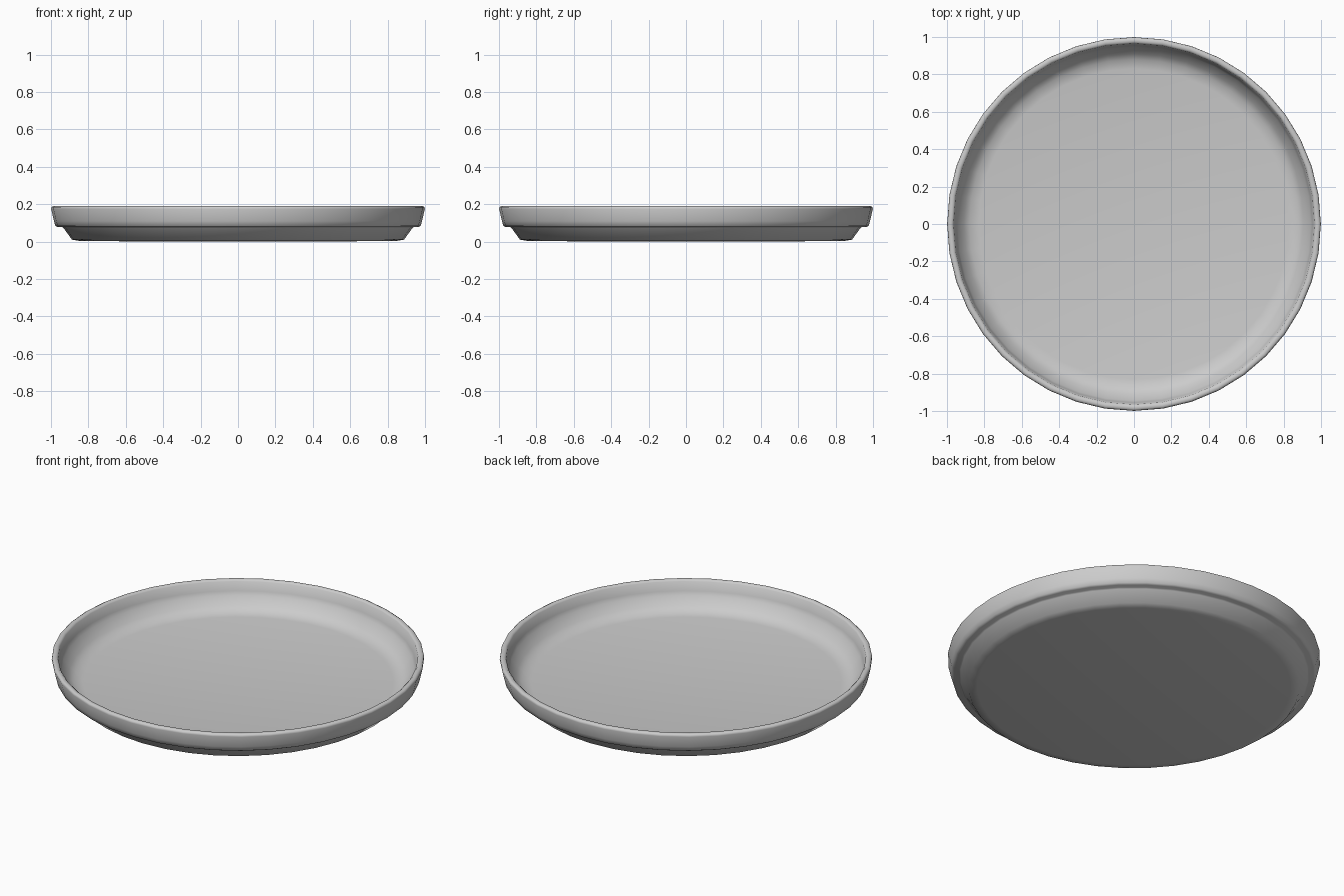
import bpy, bmesh, math

if "Cube" in bpy.data.objects:
    bpy.data.objects.remove(bpy.data.objects["Cube"])

SIDES = 40

# Plate cross-section (radius, height), from underside centre around to floor centre
profile = [
    (0.0, 0.0), (0.84, 0.003), (0.888, 0.011),                 # foot underside
    (0.932, 0.072), (0.94, 0.078),                             # sloping foot
    (0.965, 0.078), (0.977, 0.085), (0.984, 0.11),             # step under the rim
    (0.999, 0.175), (0.997, 0.185), (0.988, 0.19),             # outer rim wall
    (0.974, 0.19), (0.965, 0.182),                             # lip
    (0.955, 0.13), (0.945, 0.108),                             # inner wall
    (0.91, 0.065), (0.88, 0.042), (0.83, 0.034), (0.0, 0.03),  # sunken floor
]

# Spin the profile around z
bm = bmesh.new()
verts = [bm.verts.new((0, -r, z)) for r, z in profile]
edges = [bm.edges.new(pair) for pair in zip(verts, verts[1:])]
bmesh.ops.spin(bm, geom=verts + edges, cent=(0, 0, 0), axis=(0, 0, 1),
               angle=math.tau, steps=SIDES, use_merge=True)
bmesh.ops.remove_doubles(bm, verts=bm.verts, dist=0.0001)
bmesh.ops.recalc_face_normals(bm, faces=bm.faces)

mesh = bpy.data.meshes.new("plate")
bm.to_mesh(mesh)
bm.free()
plate = bpy.data.objects.new("plate", mesh)
bpy.context.collection.objects.link(plate)

# Smooth shading with crisp foot edge
bpy.context.view_layer.objects.active = plate
plate.select_set(True)
bpy.ops.object.shade_smooth_by_angle(angle=math.radians(50))
